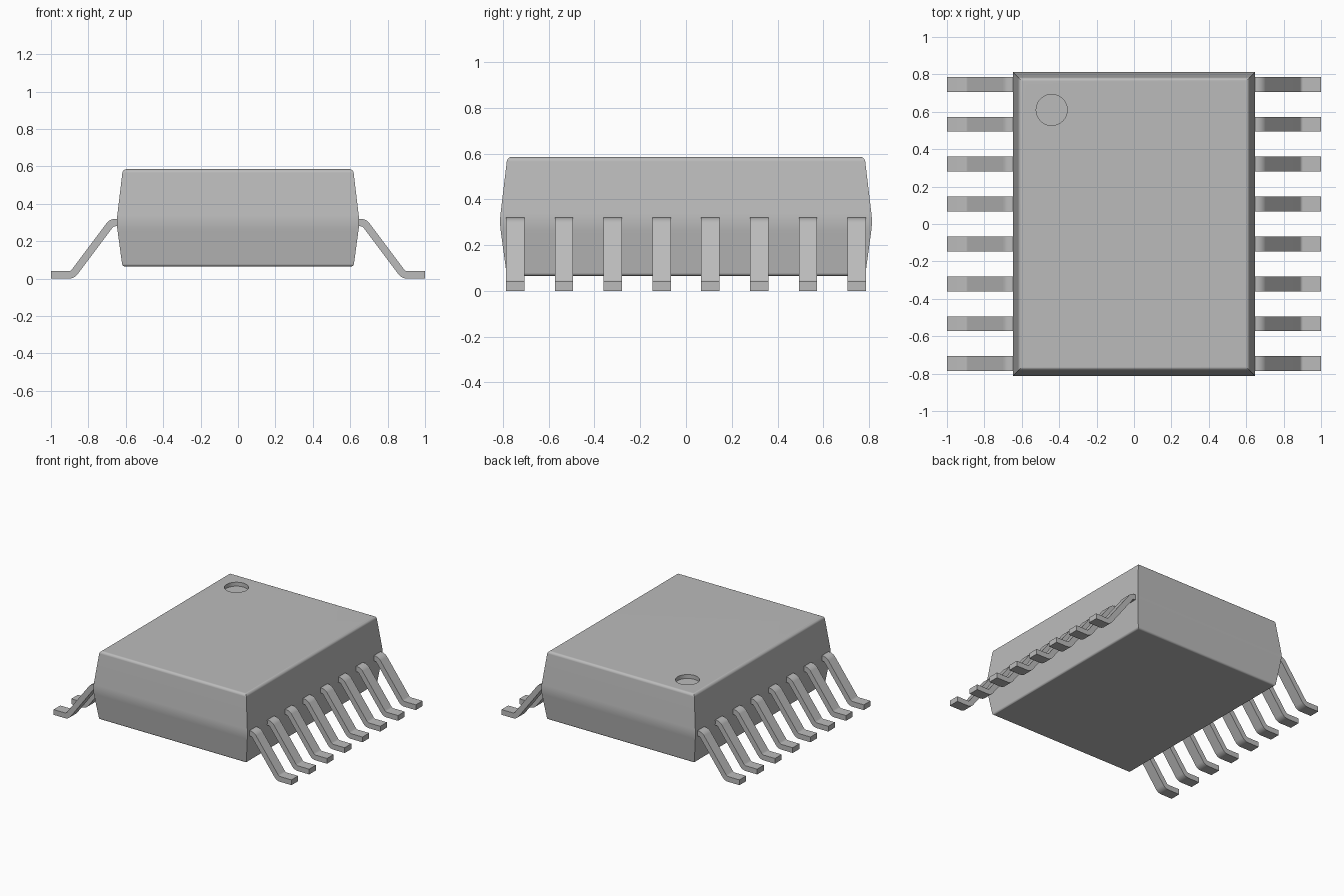
import bpy, bmesh, math
from mathutils import Vector

cube = bpy.data.objects.get("Cube")
if cube:
    bpy.data.objects.remove(cube, do_unlink=True)

grey = bpy.data.materials.new("plain grey")
grey.use_nodes = True
colour = (0.5, 0.5, 0.5, 1)
grey.diffuse_color = colour
grey.node_tree.nodes["Principled BSDF"].inputs["Base Color"].default_value = colour


def rounded(points, radii, steps=5):
    """Round each inner corner of an open 2D path with an arc."""
    pts = [Vector(p) for p in points]
    path = [pts[0]]
    for before, corner, after, radius in zip(pts, pts[1:], pts[2:], radii):
        a, b = (before - corner).normalized(), (after - corner).normalized()
        half = a.angle(b) / 2
        centre = corner + (a + b).normalized() * radius / math.sin(half)
        start = corner + a * radius / math.tan(half) - centre
        end = corner + b * radius / math.tan(half) - centre
        sweep = start.angle(end)
        for i in range(steps + 1):
            t = i / steps
            path.append(centre + (start * math.sin((1 - t) * sweep)
                                  + end * math.sin(t * sweep)) / math.sin(sweep))
    return path + [pts[-1]]


def make_object(name, bm):
    bmesh.ops.recalc_face_normals(bm, faces=bm.faces)
    mesh = bpy.data.meshes.new(name)
    bm.to_mesh(mesh)
    bm.free()
    mesh.materials.append(grey)
    obj = bpy.data.objects.new(name, mesh)
    bpy.context.collection.objects.link(obj)
    return obj


def activate(obj):
    bpy.ops.object.select_all(action='DESELECT')
    obj.select_set(True)
    bpy.context.view_layer.objects.active = obj


def shade(obj):
    activate(obj)
    bpy.ops.object.shade_smooth_by_angle(angle=math.radians(30))
    weighted = obj.modifiers.new("clean shading", 'WEIGHTED_NORMAL')
    weighted.keep_sharp = True


# Package body: rectangular rings following a rounded, tapered side profile
HALF_X, HALF_Y, BOTTOM, MIDDLE, TOP = 0.65, 0.815, 0.065, 0.30, 0.585
profile = rounded([(0.1, BOTTOM), (0.032, BOTTOM), (0, MIDDLE), (0.034, TOP), (0.1, TOP)],
                  [0.015, 0.3, 0.022])
bm = bmesh.new()
rings = []
for inset, z in profile[1:-1]:
    x, y = HALF_X - inset, HALF_Y - inset
    rings.append([bm.verts.new((sx * x, sy * y, z))
                  for sx, sy in ((-1, -1), (1, -1), (1, 1), (-1, 1))])
for low, high in zip(rings, rings[1:]):
    for i in range(4):
        j = (i + 1) % 4
        bm.faces.new((low[i], low[j], high[j], high[i]))
bm.faces.new(rings[0])
bm.faces.new(rings[-1])
body = make_object("package_body", bm)

# Round dimple marking the first pin
bm = bmesh.new()
bmesh.ops.create_cone(bm, cap_ends=True, segments=48, radius1=0.083, radius2=0.083, depth=0.2)
cutter = make_object("dimple_cutter", bm)
cutter.location = (-0.44, 0.61, TOP - 0.03 + 0.1)
cutter.hide_render = True
cut = body.modifiers.new("pin mark", 'BOOLEAN')
cut.operation = 'DIFFERENCE'
cut.solver = 'EXACT'
cut.object = cutter
activate(body)
bpy.ops.object.modifier_apply(modifier=cut.name)
bpy.data.objects.remove(cutter, do_unlink=True)
shade(body)

# Bent leads: a strip thickened about its centre line
LEAD_WIDTH, THICK, PITCH, PER_SIDE = 0.08, 0.04, 0.2133, 8
centre_line = rounded([(0.60, 0.30), (0.675, 0.30), (0.885, 0.02), (1.0, 0.02)], [0.04, 0.04])
upper, lower = [], []
for i, p in enumerate(centre_line):
    ahead = centre_line[min(i + 1, len(centre_line) - 1)]
    behind = centre_line[max(i - 1, 0)]
    # ends of the path run level
    ends = i in (0, len(centre_line) - 1)
    along = Vector((1, 0)) if ends else ((ahead - p).normalized() + (p - behind).normalized()).normalized()
    normal = Vector((-along.y, along.x)) * THICK / 2
    upper.append(p + normal)
    lower.append(p - normal)
outline = upper + lower[::-1]


def make_lead(name, side, y):
    bm = bmesh.new()
    face = bm.faces.new([bm.verts.new((side * p.x, y - LEAD_WIDTH / 2, p.y)) for p in outline])
    out = bmesh.ops.extrude_face_region(bm, geom=[face])
    moved = [v for v in out["geom"] if isinstance(v, bmesh.types.BMVert)]
    bmesh.ops.translate(bm, verts=moved, vec=(0, LEAD_WIDTH, 0))
    shade(make_object(name, bm))


for side, label in ((1, "left"), (-1, "right")):
    for n in range(PER_SIDE):
        make_lead(f"{label}_lead_{n + 1}", side, (n - (PER_SIDE - 1) / 2) * PITCH)
